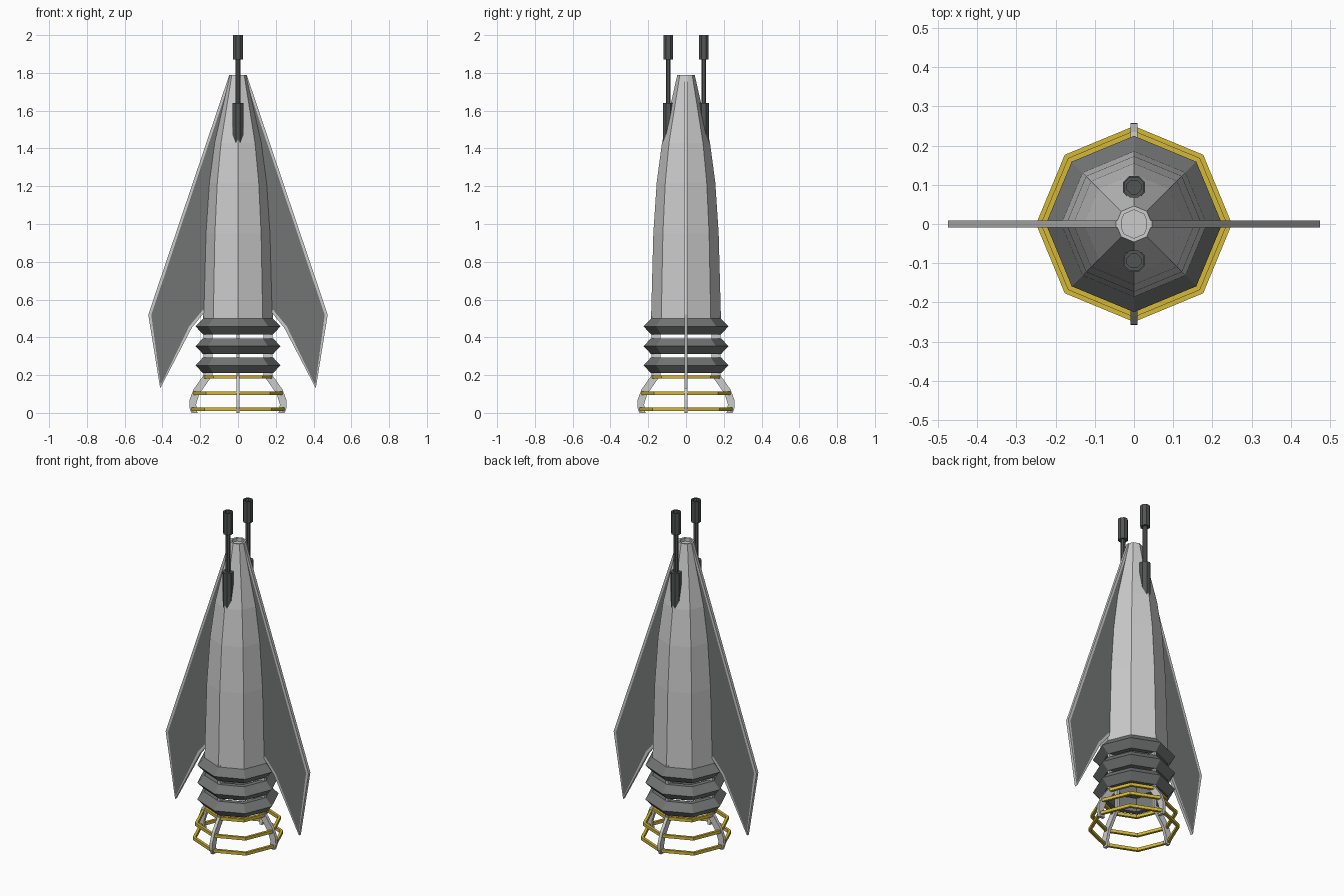
import bpy, bmesh, math
from mathutils import Matrix, Vector

if "Cube" in bpy.data.objects:
    bpy.data.objects.remove(bpy.data.objects["Cube"])


def material(name, rgb):
    m = bpy.data.materials.new(name)
    m.diffuse_color = (*rgb, 1)
    m.use_nodes = True
    m.node_tree.nodes["Principled BSDF"].inputs["Base Color"].default_value = m.diffuse_color
    return m


LIGHT = material("light_grey", (0.60, 0.60, 0.60))
DARK = material("dark_grey", (0.17, 0.175, 0.175))
GUN = material("gunmetal", (0.085, 0.09, 0.09))
GOLD = material("gold", (0.66, 0.48, 0.04))


def finish(bm, name, *mats):
    bmesh.ops.recalc_face_normals(bm, faces=bm.faces)
    me = bpy.data.meshes.new(name)
    bm.to_mesh(me)
    bm.free()
    for m in mats:
        me.materials.append(m)
    ob = bpy.data.objects.new(name, me)
    bpy.context.collection.objects.link(ob)
    return ob


def lathe(name, profile, mat, closed=False, x=0, y=0, turn=0.0, sides=8):
    """Spin (radius, z) points around a vertical axis; radius 0 makes a pole."""
    bm = bmesh.new()
    rings = []
    for r, z in profile:
        if r == 0:
            rings.append([bm.verts.new((x, y, z))] * sides)
        else:
            angles = [turn + math.tau * i / sides for i in range(sides)]
            rings.append([bm.verts.new((x + r * math.cos(a), y + r * math.sin(a), z)) for a in angles])
    pairs = list(zip(rings, rings[1:]))
    if closed:
        pairs.append((rings[-1], rings[0]))
    for a, b in pairs:
        for i in range(sides):
            j = (i + 1) % sides
            bm.faces.new(list(dict.fromkeys((a[i], a[j], b[j], b[i]))))
    return finish(bm, name, mat)


def plate(points, half):
    """Slab in the xz plane from an outline, thickness along y."""
    bm = bmesh.new()
    f = bm.faces.new([bm.verts.new((px, -half, pz)) for px, pz in points])
    out = bmesh.ops.extrude_face_region(bm, geom=[f])["geom"]
    bmesh.ops.translate(bm, verts=[v for v in out if isinstance(v, bmesh.types.BMVert)],
                        vec=(0, 2 * half, 0))
    bmesh.ops.recalc_face_normals(bm, faces=bm.faces)
    return bm


# Hull with a shallow recess in the nose
lathe("hull", [(0, 0.5), (0.185, 0.5), (0.173, 0.95), (0.155, 1.22), (0.127, 1.43),
               (0.046, 1.79), (0.036, 1.79), (0.036, 1.77), (0, 1.77)], LIGHT)

# Engine rings
for i, z in enumerate((0.458, 0.353, 0.252)):
    lathe(f"engine_ring_{i + 1}", [(0.155, z - 0.042), (0.185, z - 0.042), (0.225, z),
                                   (0.185, z + 0.042), (0.155, z + 0.042)], DARK, closed=True)

# Gold nozzle hoops
for i, (r, z) in enumerate(((0.185, 0.19), (0.238, 0.105), (0.25, 0.02))):
    lathe(f"nozzle_hoop_{i + 1}", [(r - 0.016, z - 0.009), (r, z - 0.009),
                                   (r, z + 0.009), (r - 0.016, z + 0.009)], GOLD, closed=True)

# Four struts that carry the rings and flare out at the foot
STRUT = [(0.135, 0.51), (0.182, 0.51), (0.182, 0.20), (0.235, 0.125), (0.256, 0.07),
         (0.258, 0.03), (0.247, 0), (0.215, 0), (0.222, 0.045), (0.205, 0.10), (0.135, 0.20)]
for i in range(4):
    bm = plate(STRUT, 0.009)
    bmesh.ops.rotate(bm, verts=bm.verts, matrix=Matrix.Rotation(i * math.pi / 2, 3, 'Z'))
    finish(bm, f"strut_{i + 1}", LIGHT)

# Side fins, light frame with dark inset panels
FIN = [(0.03, 1.79), (0.046, 1.79), (0.475, 0.52), (0.412, 0.13), (0.245, 0.45), (0.18, 0.53), (0.10, 0.53)]
for side, label in ((1, "right"), (-1, "left")):
    bm = plate([(side * px, pz) for px, pz in FIN], 0.009)
    panels = [f for f in bm.faces if abs(f.normal.y) > 0.9]
    bmesh.ops.inset_individual(bm, faces=panels, thickness=0.016, depth=0)
    for f in panels:
        f.material_index = 1
    finish(bm, f"{label}_fin", LIGHT, DARK)

# Twin guns: base, barrel and hollow muzzle in one profile
for y, label in ((-0.094, "front"), (0.094, "back")):
    lathe(f"{label}_gun", [(0, 1.43), (0.031, 1.43), (0.031, 1.64), (0.014, 1.64), (0.014, 1.87),
                           (0.028, 1.87), (0.028, 2.0), (0.019, 2.0), (0.019, 1.96), (0, 1.96)],
          GUN, y=y, turn=math.pi / 8)
